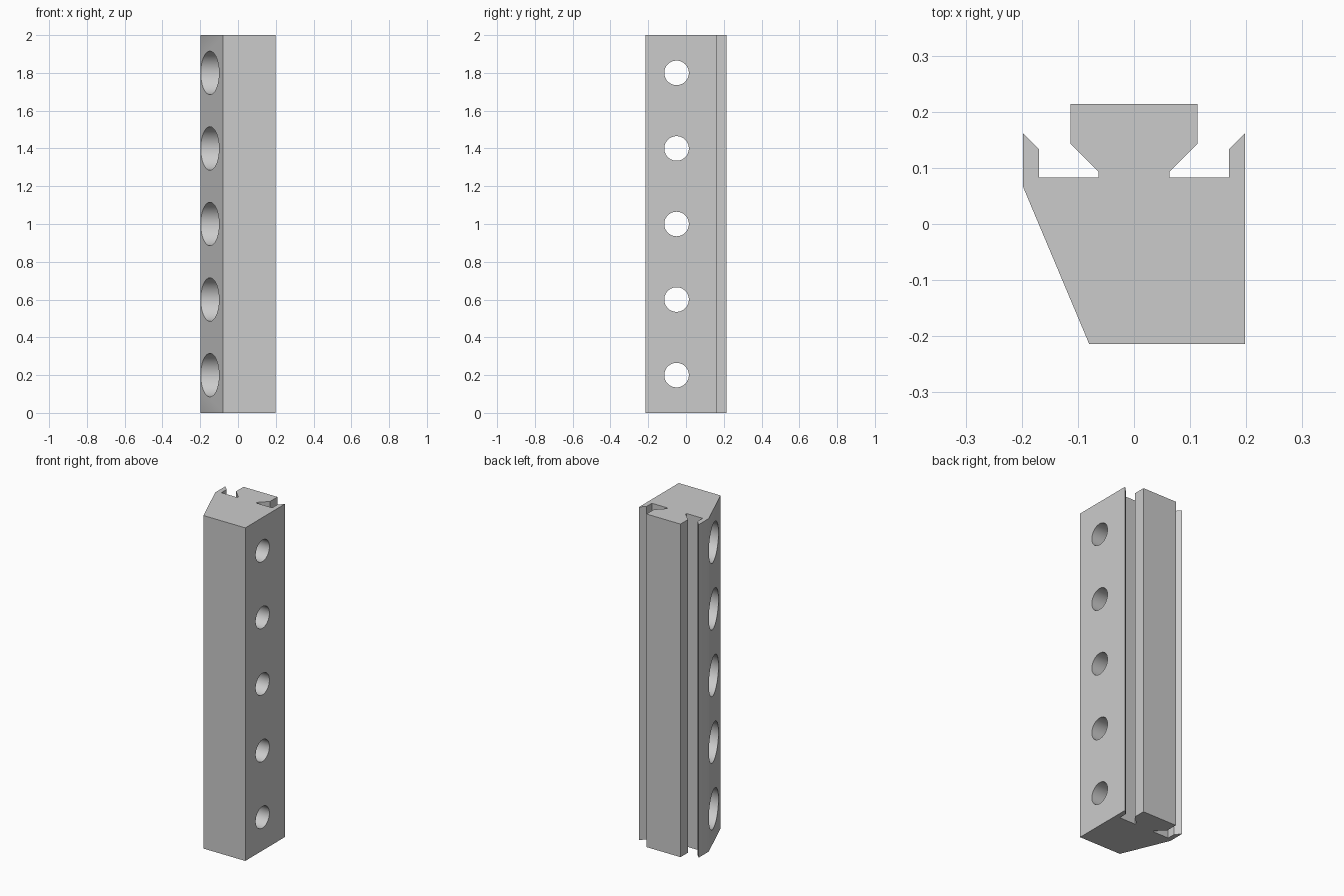
import bpy
import bmesh
import math
from mathutils import Matrix

cube = bpy.data.objects.get("Cube")
if cube:
    bpy.data.objects.remove(cube, do_unlink=True)

LENGTH = 2.0
HOLE_Y = -0.05
HOLE_HEIGHTS = [0.2 + 0.4 * i for i in range(5)]

grey = bpy.data.materials.new("light_grey")
grey.use_nodes = True
colour = (0.6, 0.6, 0.6, 1.0)
grey.diffuse_color = colour
grey.node_tree.nodes["Principled BSDF"].inputs["Base Color"].default_value = colour


def make_object(name, bm):
    bmesh.ops.recalc_face_normals(bm, faces=bm.faces)
    mesh = bpy.data.meshes.new(name)
    bm.to_mesh(mesh)
    bm.free()
    mesh.materials.append(grey)
    obj = bpy.data.objects.new(name, mesh)
    bpy.context.collection.objects.link(obj)
    return obj


def hole_cutter(name, radius, x_start, x_end):
    """Row of cylinders lying along x, one per hole."""
    bm = bmesh.new()
    for z in HOLE_HEIGHTS:
        place = Matrix.Translation(((x_start + x_end) / 2, HOLE_Y, z))
        bmesh.ops.create_cone(
            bm, cap_ends=True, segments=64, radius1=radius, radius2=radius,
            depth=x_end - x_start,
            matrix=place @ Matrix.Rotation(math.pi / 2, 4, "Y"))
    obj = make_object(name, bm)
    obj.hide_render = True
    return obj


# Rail cross-section: symmetric T-head and lips, with one slanted side
right_half = [(0.198, 0.162), (0.169, 0.133), (0.169, 0.083), (0.063, 0.083),
              (0.063, 0.093), (0.113, 0.143), (0.113, 0.2135)]
left_half = [(-x, y) for x, y in reversed(right_half)]
profile = ([(-0.08, -0.2135), (0.198, -0.2135)] + right_half + left_half
           + [(-0.198, 0.067)])

bm = bmesh.new()
base = bm.faces.new([bm.verts.new((x, y, 0)) for x, y in profile])
extruded = bmesh.ops.extrude_face_region(bm, geom=[base], use_keep_orig=True)
top = [g for g in extruded["geom"] if isinstance(g, bmesh.types.BMVert)]
bmesh.ops.translate(bm, verts=top, vec=(0, 0, LENGTH))
rail = make_object("rail", bm)

# Through holes, with wide counterbores opening on the slanted side
cutters = [hole_cutter("through_hole_cutter", 0.065, -0.4, 0.4),
           hole_cutter("counterbore_cutter", 0.115, -0.4, 0.03)]
for cutter in cutters:
    mod = rail.modifiers.new(cutter.name, "BOOLEAN")
    mod.operation = "DIFFERENCE"
    mod.solver = "EXACT"
    mod.object = cutter

bpy.ops.object.select_all(action="DESELECT")
rail.select_set(True)
bpy.context.view_layer.objects.active = rail
for cutter in cutters:
    bpy.ops.object.modifier_apply(modifier=cutter.name)
    bpy.data.objects.remove(cutter, do_unlink=True)

bpy.ops.object.shade_smooth_by_angle(angle=math.radians(25))
